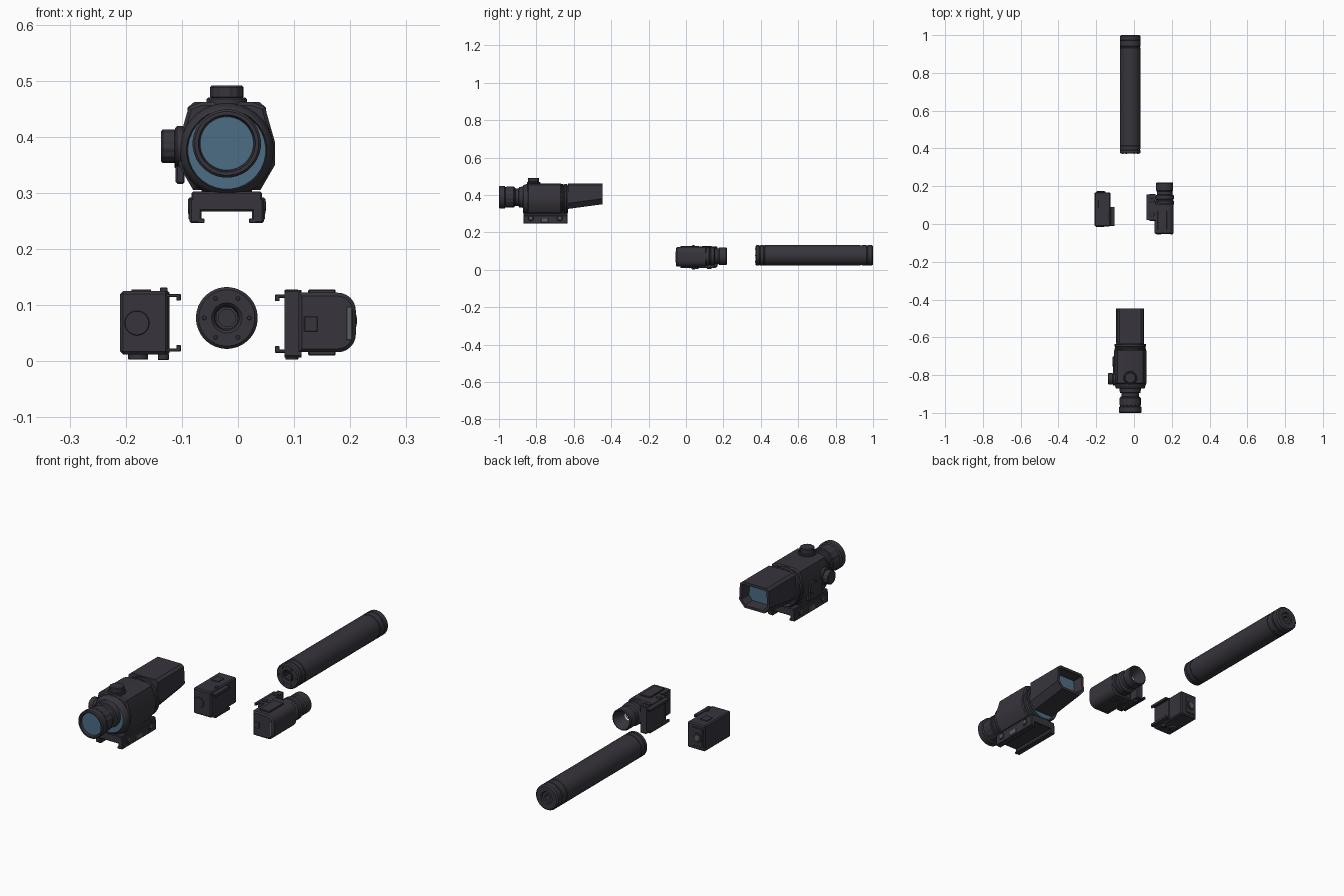
import bpy, bmesh, math
from mathutils import Vector

cube = bpy.data.objects.get("Cube")
if cube:
    bpy.data.objects.remove(cube)


def material(name, rgb, rough=0.6):
    m = bpy.data.materials.new(name)
    m.use_nodes = True
    m.diffuse_color = (*rgb, 1)
    bsdf = m.node_tree.nodes["Principled BSDF"]
    bsdf.inputs["Base Color"].default_value = (*rgb, 1)
    bsdf.inputs["Roughness"].default_value = rough
    return m


DARK = material("charcoal", (0.038, 0.035, 0.045))
BLUE = material("lens blue", (0.075, 0.155, 0.235), 0.3)
WHITE = material("reflector white", (0.75, 0.75, 0.75), 0.3)
GREY = material("metal grey", (0.10, 0.11, 0.115))
parts = []


def finish(name, bm, *mats):
    bmesh.ops.recalc_face_normals(bm, faces=bm.faces)
    me = bpy.data.meshes.new(name)
    bm.to_mesh(me)
    bm.free()
    for m in mats:
        me.materials.append(m)
    ob = bpy.data.objects.new(name, me)
    bpy.context.collection.objects.link(ob)
    parts.append(ob)
    return ob


def box(name, x, y, z, bevel=0.003, mat=DARK):
    bm = bmesh.new()
    bmesh.ops.create_cube(bm, size=1)
    for v in bm.verts:
        v.co = Vector([(a + b) / 2 + c * (b - a) for (a, b), c in zip((x, y, z), v.co)])
    if bevel:
        bmesh.ops.bevel(bm, geom=bm.edges[:], offset=bevel, segments=1, affect='EDGES')
    return finish(name, bm, mat)


def lathe(name, profile, centre, axis='y', segs=32, mat=DARK, knurl=0.0):
    """Turn (distance along axis, radius) points around an axis through centre."""
    k = 'xyz'.index(axis)
    bm = bmesh.new()
    rings = []
    for t, r in profile:
        ring = []
        for i in range(segs if r else 1):
            a = math.tau * (i + 0.5) / segs
            rr = r - (knurl if i // 2 % 2 else 0)
            p = Vector(centre)
            p[k] = t
            p[(k + 1) % 3] += rr * math.cos(a)
            p[(k + 2) % 3] += rr * math.sin(a)
            ring.append(bm.verts.new(p))
        rings.append(ring)
    for a, b in zip(rings, rings[1:]):
        for i in range(segs):
            j = (i + 1) % segs
            loop = [a[i % len(a)], a[j % len(a)], b[j % len(b)], b[i % len(b)]]
            bm.faces.new(list(dict.fromkeys(loop)))
    return finish(name, bm, mat)


def drum(name, t0, t1, r, centre, axis='y', segs=32, mat=DARK, knurl=0.0, edge=0.003):
    return lathe(name, [(t0, 0), (t0, r - edge), (t0 + edge, r), (t1 - edge, r),
                        (t1, r - edge), (t1, 0)], centre, axis, segs, mat, knurl)


def prism(name, section, y0, y1, bevel=0.003):
    """Extrude an (x, z) outline along y."""
    bm = bmesh.new()
    f = bm.faces.new([bm.verts.new((x, y0, z)) for x, z in section])
    ext = bmesh.ops.extrude_face_region(bm, geom=[f])
    bmesh.ops.translate(bm, vec=(0, y1 - y0, 0),
                        verts=[v for v in ext['geom'] if isinstance(v, bmesh.types.BMVert)])
    if bevel:
        ends = [e for e in bm.edges if abs(e.verts[0].co.y - e.verts[1].co.y) < 1e-5]
        bmesh.ops.bevel(bm, geom=ends, offset=bevel, segments=1, affect='EDGES')
    return finish(name, bm, DARK)


def rail_clamp(name, x0, x1, y, z0, z1, out):
    """Plate at x0..x1 with two hooked jaws reaching to x = out."""
    box(name + "_plate", (x0, x1), y, (z0, z1))
    d = math.copysign(0.008, out - x0)
    for tag, z, s in (("upper", z1 - 0.005, -1), ("lower", z0 + 0.005, 1)):
        box(f"{name}_{tag}_jaw", sorted((x0, out)), y, sorted((z, z + s * 0.006)), 0.001)
        box(f"{name}_{tag}_toe", sorted((out - d, out)), y, sorted((z, z + s * 0.012)), 0.001)


CX = -0.02

# Suppressor tube with grooved collar and bored ends
tube = (CX, 0, 0.077)
lathe("suppressor_tube", [
    (0.44, 0), (0.44, 0.02), (0.378, 0.022), (0.372, 0.027), (0.372, 0.05), (0.377, 0.055),
    (0.39, 0.055), (0.392, 0.053), (0.396, 0.053), (0.398, 0.055), (0.414, 0.055),
    (0.416, 0.0535), (0.42, 0.0535), (0.422, 0.055), (0.932, 0.055), (0.934, 0.053),
    (0.94, 0.053), (0.942, 0.055), (0.965, 0.055), (0.967, 0.0535), (0.971, 0.0535),
    (0.973, 0.055), (0.994, 0.055), (1.0, 0.049), (1.0, 0.027), (0.994, 0.024),
    (0.994, 0.012), (0.95, 0.012), (0.95, 0)], tube, segs=40)
lathe("suppressor_thread_insert", [(0.43, 0.016), (0.376, 0.016), (0.376, 0.021), (0.43, 0.021)],
      tube, segs=8)
for i in range(6):
    a = math.tau * i / 6
    drum("collar_pin", 0.370, 0.376, 0.004,
         (CX + 0.04 * math.cos(a), 0, 0.077 + 0.04 * math.sin(a)), segs=8, edge=0.001)

# Scope eyepiece
eye = (CX, 0, 0.388)
lathe("scope_eyepiece", [
    (-0.985, 0), (-0.985, 0.047), (-1.0, 0.051), (-1.0, 0.057), (-0.996, 0.061), (-0.97, 0.061),
    (-0.966, 0.055), (-0.915, 0.051), (-0.912, 0.047), (-0.895, 0.047), (-0.893, 0.055),
    (-0.872, 0.057), (-0.86, 0.057), (-0.86, 0)], eye)
drum("eyepiece_grip", -0.962, -0.918, 0.056, eye, segs=64, knurl=0.002)
drum("eyepiece_lens", -0.99, -0.984, 0.048, eye, mat=BLUE, edge=0.0005)

# Scope main body
core = (CX, 0, 0.376)
lathe("scope_body", [(-0.866, 0), (-0.866, 0.07), (-0.872, 0.072), (-0.868, 0.077),
                     (-0.85, 0.084), (-0.66, 0.084), (-0.655, 0.08), (-0.65, 0.08),
                     (-0.648, 0.084), (-0.638, 0.084), (-0.634, 0.08), (-0.634, 0)], core)
drum("front_objective_lens", -0.87, -0.865, 0.07, core, mat=BLUE, edge=0.0005)
drum("rear_objective_lens", -0.635, -0.631, 0.074, core, mat=BLUE, edge=0.0005)
half = [(0.045, 0.462), (0.068, 0.453), (0.086, 0.39), (0.086, 0.35), (0.06, 0.305)]
outline = [(CX + x, z) for x, z in half] + [(CX - x, z) for x, z in reversed(half)]
prism("scope_housing", outline, -0.848, -0.664, 0.006)

# Square hood, tapering underneath, with recessed lens
bm = bmesh.new()
rings = []
for y, low, corner in ((-0.632, 0.325, 0.03), (-0.447, 0.35, 0.03)):
    half = [(0.058, 0.462), (0.07, 0.452), (0.074, low + corner), (0.048, low)]
    pts = [(CX + x, z) for x, z in half] + [(CX - x, z) for x, z in reversed(half)]
    rings.append([bm.verts.new((x, y, z)) for x, z in pts])
n = len(rings[0])
bm.faces.new(rings[0])
for i in range(n):
    bm.faces.new([rings[0][i], rings[0][(i + 1) % n], rings[1][(i + 1) % n], rings[1][i]])
back = bm.faces.new(rings[1])
bmesh.ops.recalc_face_normals(bm, faces=bm.faces)
bmesh.ops.inset_region(bm, faces=[back], thickness=0.012)
bmesh.ops.inset_region(bm, faces=[back], thickness=0.006, depth=-0.045)
back.material_index = 1
finish("scope_hood", bm, DARK, BLUE)

# Adjustment turrets and side cover
top = (CX, -0.815, 0)
drum("top_turret_base", 0.452, 0.47, 0.036, top, 'z')
drum("top_turret_cap", 0.468, 0.491, 0.03, top, 'z', 48, knurl=0.0015)
side = (0, -0.82, 0.383)
drum("side_turret_base", -0.112, -0.095, 0.036, side, 'x')
drum("side_turret_cap", -0.137, -0.11, 0.03, side, 'x', 48, knurl=0.0015)
box("side_cover", (-0.111, -0.095), (-0.79, -0.7), (0.316, 0.385))
drum("battery_cap", -0.113, -0.1, 0.028, (0, -0.73, 0.37), 'x')

# Scope mount
MY = (-0.87, -0.633)
box("mount_deck", (-0.083, 0.043), MY, (0.267, 0.302))
box("mount_saddle", (-0.065, 0.025), (-0.85, -0.65), (0.29, 0.32))
for sx, tag in ((-1, "right"), (1, "left")):
    def span(a, b):
        return sorted((CX + sx * a, CX + sx * b))
    box(tag + "_mount_jaw", span(0.045, 0.066), MY, (0.246, 0.29))
    box(tag + "_mount_lip", span(0.04, 0.052), MY, (0.246, 0.254), 0.001)
    for y in (-0.83, -0.675):
        drum(tag + "_mount_bolt", *span(0.06, 0.069), 0.016, (0, y, 0.276), 'x', 16)
        drum(tag + "_bolt_socket", *span(0.067, 0.0695), 0.009, (0, y, 0.276), 'x', 6, GREY, edge=0.0005)
    box(tag + "_mount_lever", span(0.06, 0.068), (-0.775, -0.735), (0.252, 0.275), 0.002, GREY)

# Laser module
box("laser_body", (-0.21, -0.124), (-0.012, 0.168), (0.012, 0.125), 0.005)
rail_clamp("laser_clamp", -0.128, -0.122, (-0.01, 0.09), 0.012, 0.125, -0.102)
drum("laser_front_cap", -0.016, -0.01, 0.022, (-0.18, 0, 0.068), edge=0.001)
box("laser_rear_panel", (-0.2, -0.15), (0.166, 0.171), (0.028, 0.11), 0.002)
drum("laser_rear_bezel", 0.168, 0.174, 0.02, (-0.176, 0, 0.068), edge=0.001)
drum("laser_emitter", 0.172, 0.175, 0.012, (-0.176, 0, 0.068), mat=GREY, edge=0.0005)
drum("laser_lower_dial", 0.003, 0.014, 0.018, (-0.178, 0.05, 0), 'z', edge=0.001)
drum("laser_lower_screw", 0.002, 0.014, 0.01, (-0.133, 0.04, 0), 'z', 12, edge=0.001)
drum("laser_upper_screw", 0.122, 0.131, 0.007, (-0.132, 0.04, 0), 'z', 12, edge=0.001)
box("laser_top_button", (-0.19, -0.155), (0.085, 0.125), (0.123, 0.128), 0.001)

# Flashlight body with a rounded outer side
corner = [(math.sin(a), math.cos(a)) for a in (math.pi / 2 * i / 6 for i in range(7))]
R = 0.032
outline = [(0.108, 0.122)] + [(0.178 + R * s, 0.09 + R * c) for s, c in corner]
outline += [(0.178 + R * s, 0.048 - R * c) for s, c in reversed(corner)] + [(0.108, 0.016)]
prism("flashlight_body", outline, -0.053, 0.11, 0.006)
box("flashlight_side_strip", (0.193, 0.203), (-0.055, -0.045), (0.038, 0.097), 0.001, GREY)
box("flashlight_switch", (0.118, 0.142), (-0.056, -0.05), (0.053, 0.08), 0.001)
for tag, z in (("upper", (0.119, 0.128)), ("lower", (0.01, 0.019))):
    box(f"flashlight_{tag}_plate", (0.125, 0.174), (-0.03, 0.07), z, 0.002)
rail_clamp("flashlight_clamp", 0.11, 0.086, (0.02, 0.155), 0.01, 0.124, 0.066)
for y in (0.05, 0.125):
    drum("flashlight_clamp_screw", 0.003, 0.128, 0.012, (0.096, y, 0), 'z', 12, edge=0.001)

# Flashlight head, reflector and bulb
head = (0.162, 0, 0.072)
lathe("flashlight_head", [
    (0.1, 0), (0.1, 0.046), (0.106, 0.05), (0.122, 0.05), (0.125, 0.046), (0.13, 0.046),
    (0.133, 0.05), (0.15, 0.05), (0.155, 0.041), (0.172, 0.041), (0.178, 0.046), (0.215, 0.046),
    (0.219, 0.043), (0.219, 0.04), (0.162, 0.013), (0.162, 0)], head)
lathe("reflector", [(0.217, 0.04), (0.203, 0.037), (0.182, 0.028), (0.168, 0.014), (0.166, 0)],
      head, mat=WHITE)
drum("bulb", 0.164, 0.176, 0.007, head, segs=16, mat=WHITE, edge=0.002)

# Smooth the round surfaces, keep hard edges
bpy.ops.object.select_all(action='DESELECT')
for ob in parts:
    ob.select_set(True)
bpy.context.view_layer.objects.active = parts[0]
bpy.ops.object.shade_smooth_by_angle(angle=math.radians(35))
